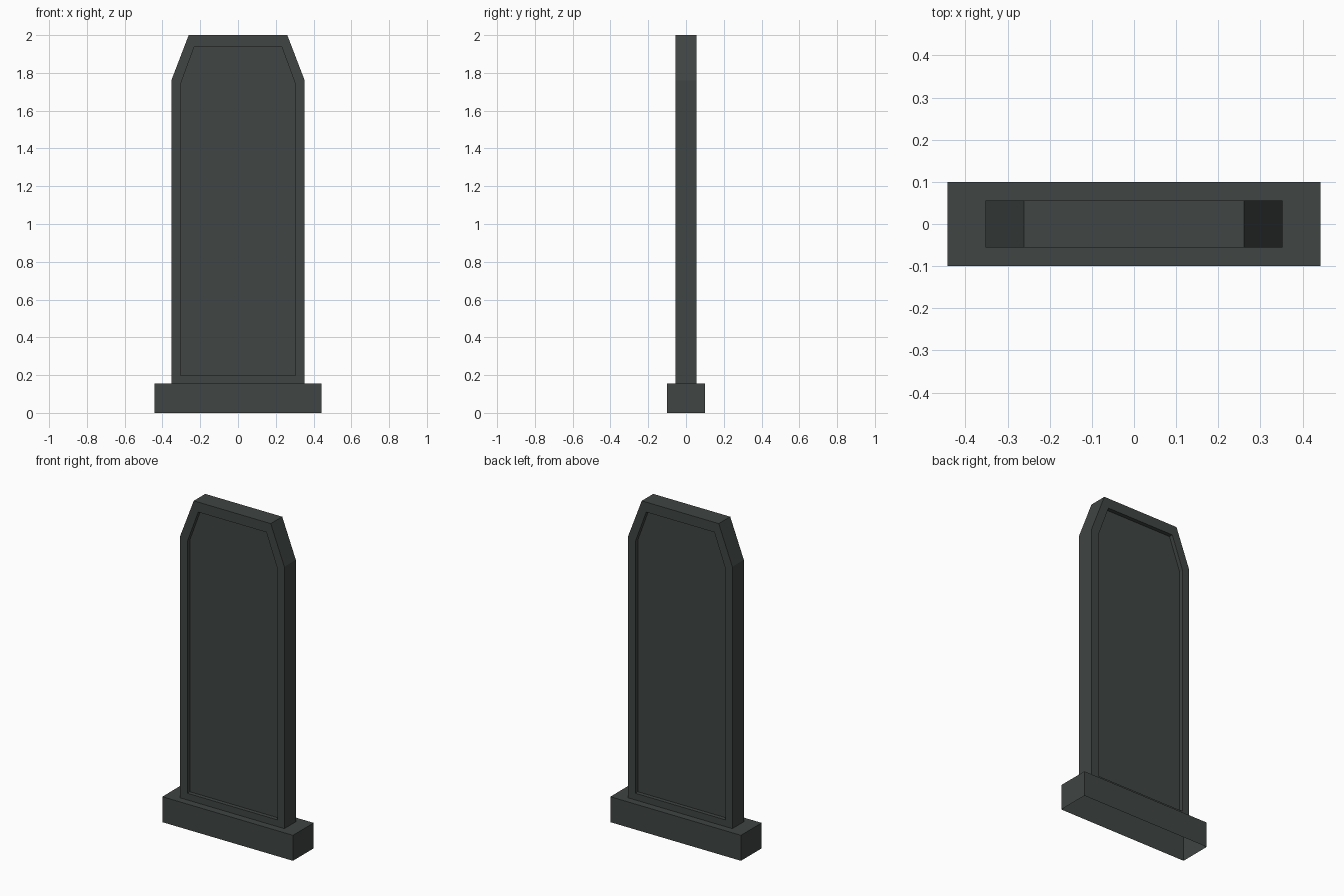
import bpy, bmesh

if "Cube" in bpy.data.objects:
    bpy.data.objects.remove(bpy.data.objects["Cube"])

stone = bpy.data.materials.new("dark_grey_stone")
stone.diffuse_color = (0.050, 0.060, 0.057, 1.0)
stone.use_nodes = True
stone.node_tree.nodes["Principled BSDF"].inputs["Base Color"].default_value = stone.diffuse_color


def finish(bm, name):
    mesh = bpy.data.meshes.new(name)
    bm.to_mesh(mesh)
    bm.free()
    mesh.materials.append(stone)
    obj = bpy.data.objects.new(name, mesh)
    bpy.context.collection.objects.link(obj)
    return obj


def mirrored(half):
    """Close a right-hand half profile into a full symmetric outline."""
    return half + [(-x, z) for x, z in reversed(half)]


BASE_TOP = 0.156

# Plinth: a box left open underneath
bm = bmesh.new()
bmesh.ops.create_cube(bm, size=1)
for v in bm.verts:
    v.co = (v.co.x * 0.885, v.co.y * 0.2, (v.co.z + 0.5) * BASE_TOP)
bm.normal_update()
bmesh.ops.delete(bm, geom=[f for f in bm.faces if f.normal.z < -0.5], context='FACES')
finish(bm, "plinth")

# Slab: chamfered outline with a recessed panel on front and back
outline = mirrored([(0.353, BASE_TOP), (0.353, 1.76), (0.261, 2.0)])
panel = mirrored([(0.305, 0.197), (0.305, 1.738), (0.231, 1.939)])
T, R = 0.0555, 0.031
bm = bmesh.new()
rings = [[bm.verts.new((x, y, z)) for x, z in prof]
         for prof, y in ((panel, -R), (panel, -T), (outline, -T),
                         (outline, T), (panel, T), (panel, R))]
for a, b in zip(rings, rings[1:]):
    for i in range(len(a)):
        j = (i + 1) % len(a)
        bm.faces.new((a[i], a[j], b[j], b[i]))
bm.faces.new(rings[0])
bm.faces.new(rings[-1])
bmesh.ops.recalc_face_normals(bm, faces=bm.faces[:])
# The underside rests on the plinth and is not needed
under = [f for f in bm.faces if all(v.co.z < BASE_TOP + 0.001 for v in f.verts)]
bmesh.ops.delete(bm, geom=under, context='FACES')
finish(bm, "slab")
